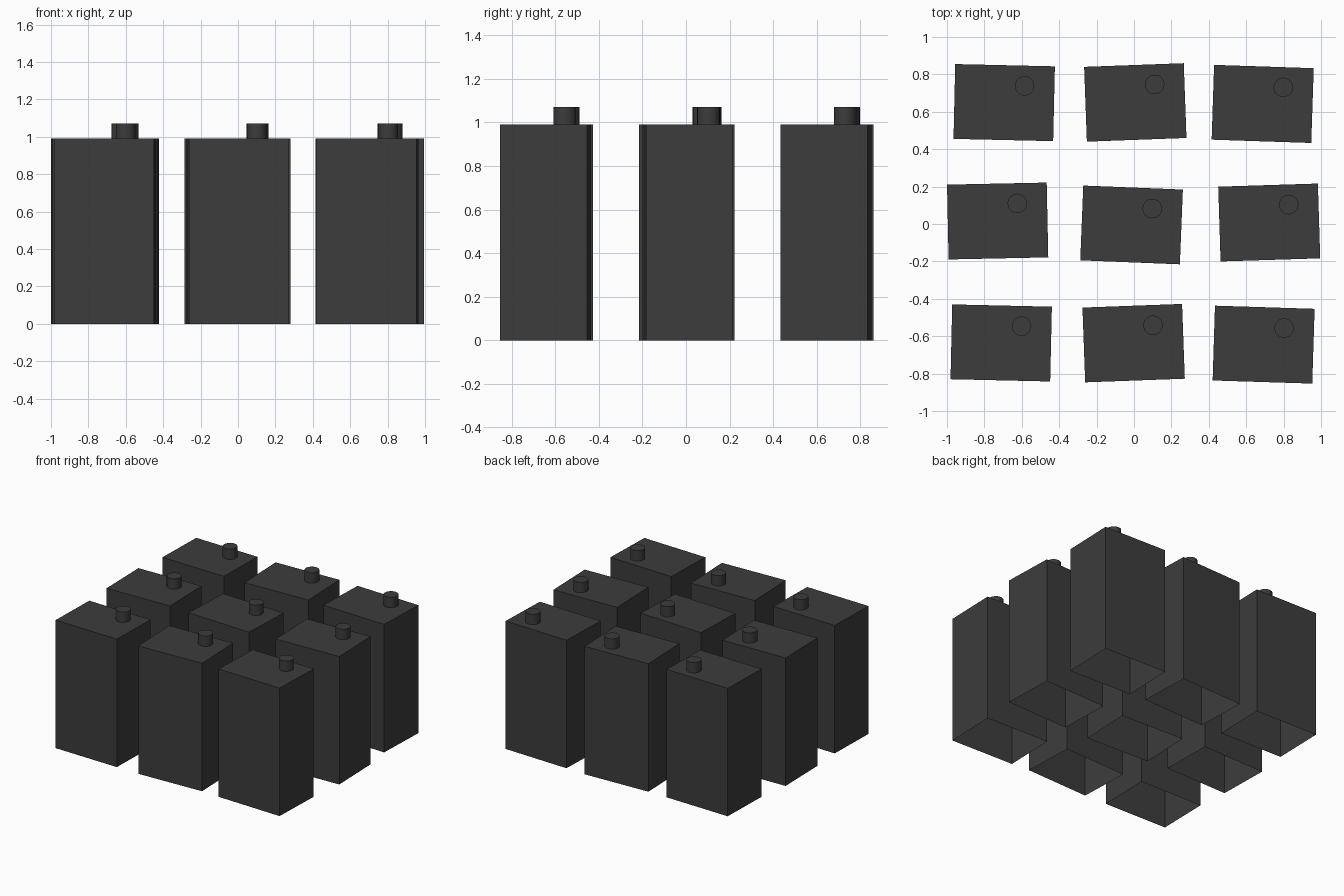
import bpy
import bmesh
from math import radians
from mathutils import Matrix, Vector

cube = bpy.data.objects.get("Cube")
if cube:
    bpy.data.objects.remove(cube, do_unlink=True)

WIDTH, DEPTH, HEIGHT = 0.533, 0.40, 0.99
PIPE_RADIUS, PIPE_TOP = 0.052, 1.07
PIPE_OFFSET = (0.107, 0.092)

# One dark grey for everything
grey = bpy.data.materials.new("dark grey")
grey.use_nodes = True
colour = (0.045, 0.045, 0.045, 1)
grey.diffuse_color = colour
grey.node_tree.nodes["Principled BSDF"].inputs["Base Color"].default_value = colour


def make_mesh(name, bm):
    mesh = bpy.data.meshes.new(name)
    bm.to_mesh(mesh)
    bm.free()
    mesh.materials.append(grey)
    return mesh


def remove_bottom(bm):
    bm.normal_update()
    bottom = [f for f in bm.faces if f.normal.z < -0.9]
    bmesh.ops.delete(bm, geom=bottom, context="FACES_ONLY")


# Tower block: a box left open underneath
bm = bmesh.new()
bmesh.ops.create_cube(bm, size=1)
bmesh.ops.scale(bm, vec=(WIDTH, DEPTH, HEIGHT), verts=bm.verts)
bmesh.ops.translate(bm, vec=(0, 0, HEIGHT / 2), verts=bm.verts)
remove_bottom(bm)
block_mesh = make_mesh("block", bm)

# Roof pipe: a short capped cylinder
bm = bmesh.new()
length = PIPE_TOP - HEIGHT
bmesh.ops.create_cone(bm, cap_ends=True, segments=24, radius1=PIPE_RADIUS,
                      radius2=PIPE_RADIUS, depth=length)
bmesh.ops.translate(bm, vec=(*PIPE_OFFSET, HEIGHT + length / 2), verts=bm.verts)
remove_bottom(bm)
for face in bm.faces:
    face.smooth = abs(face.normal.z) < 0.5
for edge in bm.edges:
    edge.smooth = not any(abs(f.normal.z) > 0.5 for f in edge.link_faces)
pipe_mesh = make_mesh("roof_pipe", bm)

# Slightly turned grid of blocks: x, y, turn in degrees
places = [
    (-0.694, 0.649, -1.3), (0.007, 0.650, 2.1), (0.688, 0.642, -1.9),
    (-0.729, 0.016, 1.2), (-0.013, -0.005, -2.3), (0.723, 0.008, 1.8),
    (-0.710, -0.636, -1.3), (-0.002, -0.637, 2.1), (0.693, -0.645, -1.8),
]
for number, (x, y, turn) in enumerate(places, 1):
    placing = Matrix.Translation(Vector((x, y, 0))) @ Matrix.Rotation(radians(turn), 4, "Z")
    for name, mesh in (("block", block_mesh), ("roof_pipe", pipe_mesh)):
        part = bpy.data.objects.new(f"{name}_{number}", mesh)
        part.matrix_world = placing
        bpy.context.collection.objects.link(part)
